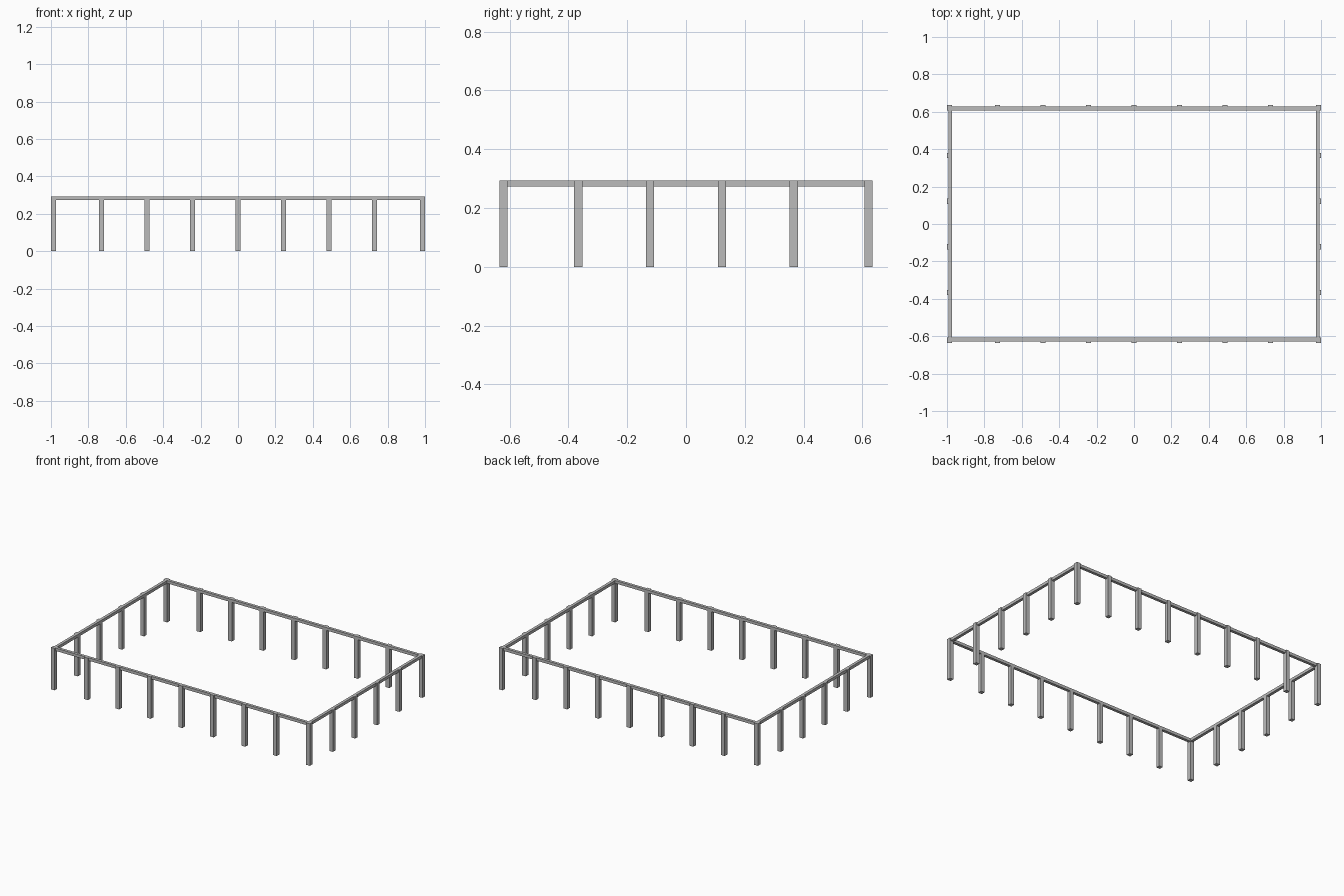
import bpy

cube = bpy.data.objects.get("Cube")
if cube:
    bpy.data.objects.remove(cube, do_unlink=True)

steel = bpy.data.materials.new("grey_steel")
steel.use_nodes = True
grey = (0.5, 0.5, 0.5, 1)
steel.diffuse_color = grey
steel.node_tree.nodes["Principled BSDF"].inputs["Base Color"].default_value = grey

X, Y, TOP, W, RAIL = 1.0, 0.635, 0.293, 0.028, 0.02


def box(name, lo, hi):
    bpy.ops.mesh.primitive_cube_add(size=1, location=[(a + b) / 2 for a, b in zip(lo, hi)])
    part = bpy.context.object
    part.name = name
    part.scale = [b - a for a, b in zip(lo, hi)]
    part.data.materials.append(steel)


def post(name, x, y):
    box(name, (x - W / 2, y - W / 2, 0), (x + W / 2, y + W / 2, TOP))


px, py = X - W / 2, Y - W / 2
# Corner and long side posts
for side, s in (("front", -1), ("back", 1)):
    for x in (-px, -0.73, -0.487, -0.243, 0, 0.243, 0.487, 0.73, px):
        post(side + "_post", x, s * py)
    edge = sorted((s * (Y - W), s * (Y - W + RAIL)))
    box(side + "_rail", (-px, edge[0], TOP - RAIL), (px, edge[1], TOP))

# Short side posts
for side, s in (("right", -1), ("left", 1)):
    for y in (-0.366, -0.122, 0.122, 0.366):
        post(side + "_post", s * px, y)
    edge = sorted((s * (X - W), s * (X - W + RAIL)))
    box(side + "_rail", (edge[0], -py, TOP - RAIL), (edge[1], py, TOP))
